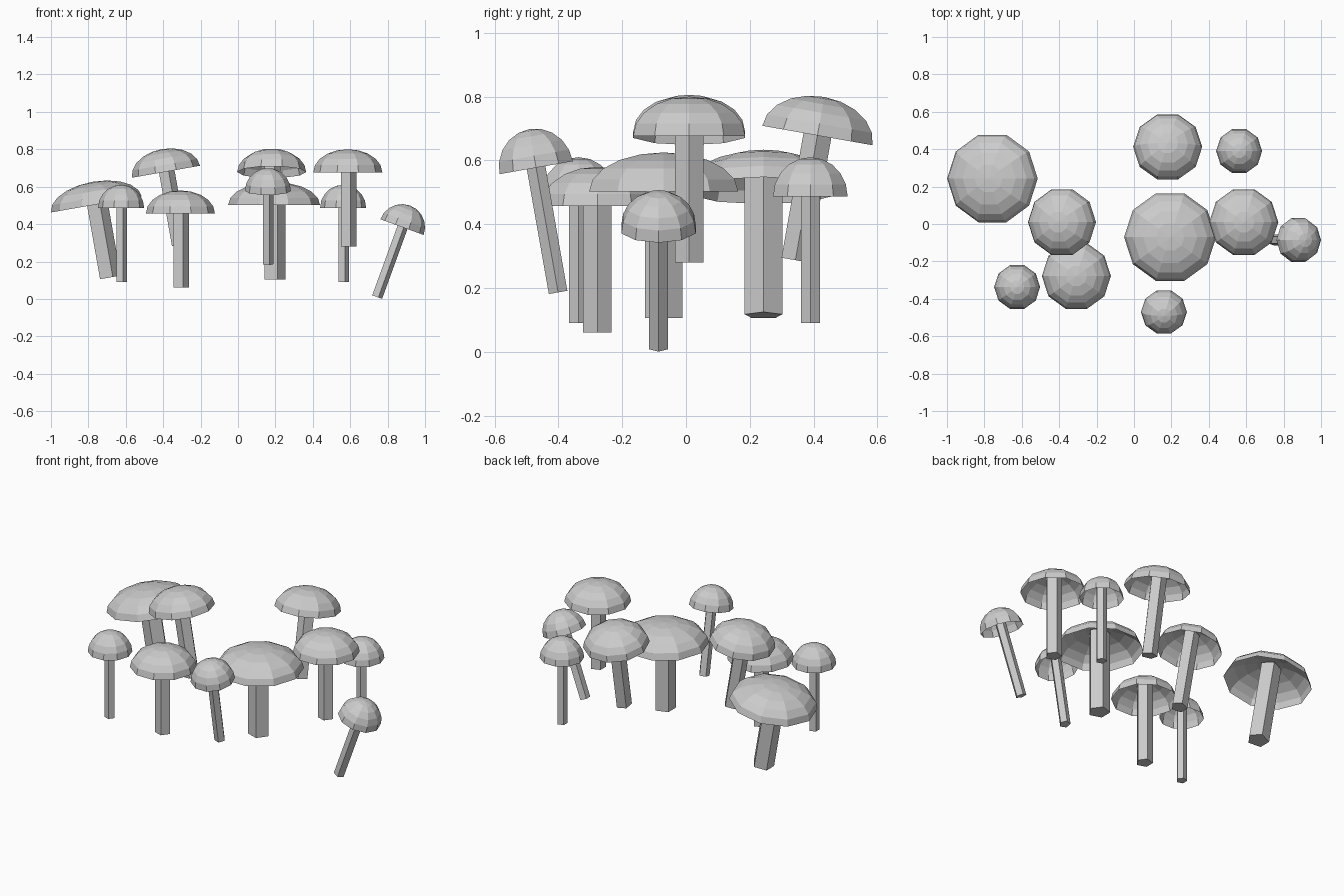
import bpy
from math import sin, cos, pi, radians

if "Cube" in bpy.data.objects:
    bpy.data.objects.remove(bpy.data.objects["Cube"])

CAP_R, STEM_R, STEM_LEN, STEM_IN = 0.123, 0.031, 0.397, 0.105


def ring(n, r, z):
    return [(r * cos(2 * pi * i / n), r * sin(2 * pi * i / n), z) for i in range(n)]


def add_object(name, verts, faces, location, rotation, width):
    mesh = bpy.data.meshes.new(name)
    mesh.from_pydata(verts, [], faces)
    ob = bpy.data.objects.new(name, mesh)
    bpy.context.collection.objects.link(ob)
    ob.location = location
    ob.rotation_euler = rotation
    ob.scale = (width, width, 1)
    return ob


def bands(n, count):
    # quads joining consecutive rings
    return [(j * n + i, j * n + (i + 1) % n, (j + 1) * n + (i + 1) % n, (j + 1) * n + i)
            for j in range(count - 1) for i in range(n)]


def mushroom(label, x, y, rim_z, width, tilt_x=0, tilt_y=0):
    place = ((x, y, rim_z), (radians(tilt_x), radians(tilt_y), 0), width)
    # hollow ten-sided dome
    n, rows = 10, 5
    verts = []
    for j in range(rows):
        a = radians(18 * j)
        verts += ring(n, CAP_R * cos(a), CAP_R * sin(a))
    verts.append((0, 0, CAP_R))
    base = (rows - 1) * n
    faces = bands(n, rows) + [(base + i, base + (i + 1) % n, rows * n) for i in range(n)]
    add_object(label + "_cap", verts, faces, *place)
    # five-sided stem running up into the dome
    n = 5
    verts = ring(n, STEM_R, -STEM_LEN) + ring(n, STEM_R, STEM_IN)
    faces = bands(n, 2) + [tuple(reversed(range(n))), tuple(range(n, 2 * n))]
    add_object(label + "_stem", verts, faces, *place)


# wide mushrooms
mushroom("wide_left", -0.757, 0.243, 0.505, 2, tilt_y=-10)
mushroom("wide_middle", 0.193, -0.07, 0.502, 2)
# medium mushrooms
mushroom("medium_left", -0.385, 0.01, 0.68, 1.5, tilt_y=-10)
mushroom("medium_front", -0.308, -0.278, 0.457, 1.5)
mushroom("medium_back", 0.18, 0.412, 0.678, 1.5, tilt_x=-10)
mushroom("medium_right", 0.587, 0.01, 0.677, 1.5)
# narrow mushrooms
mushroom("narrow_left", -0.625, -0.337, 0.487, 1)
mushroom("narrow_front", 0.16, -0.47, 0.577, 1, tilt_x=10)
mushroom("narrow_back", 0.562, 0.39, 0.487, 1)
mushroom("narrow_right", 0.877, -0.086, 0.384, 1, tilt_y=20)
